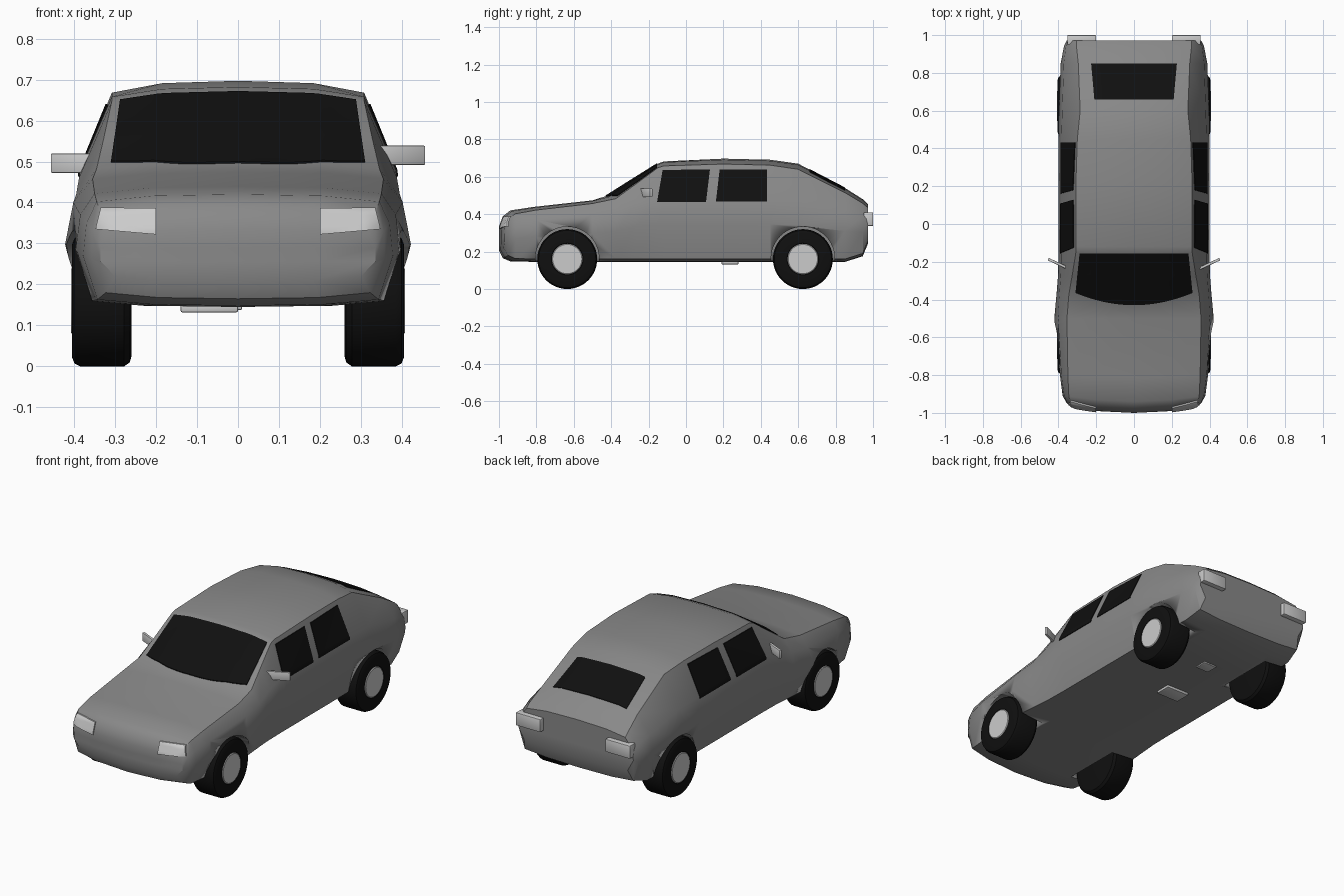
import bpy, bmesh, math
from mathutils import Vector, Matrix
from mathutils.bvhtree import BVHTree

if "Cube" in bpy.data.objects:
    bpy.data.objects.remove(bpy.data.objects["Cube"])


def material(name, v):
    m = bpy.data.materials.new(name)
    m.diffuse_color = (v, v, v, 1)
    m.use_nodes = True
    m.node_tree.nodes["Principled BSDF"].inputs["Base Color"].default_value = m.diffuse_color
    return m


BLACK = material("black", 0.005)
PAINT = material("paint", 0.25)


def finish(name, bm, mat=None, angle=35):
    bmesh.ops.recalc_face_normals(bm, faces=bm.faces)
    me = bpy.data.meshes.new(name)
    bm.to_mesh(me)
    bm.free()
    ob = bpy.data.objects.new(name, me)
    bpy.context.collection.objects.link(ob)
    if mat:
        me.materials.append(mat)
    bpy.ops.object.select_all(action='DESELECT')
    ob.select_set(True)
    bpy.context.view_layer.objects.active = ob
    bpy.ops.object.shade_smooth_by_angle(angle=math.radians(angle))
    return ob


def box(name, loc, size, rot=0, bevel=0.004, mat=None):
    bm = bmesh.new()
    m = Matrix.Translation(loc) @ Matrix.Rotation(rot, 4, 'Z') @ Matrix.Diagonal((*size, 1))
    bmesh.ops.create_cube(bm, size=1, matrix=m)
    bmesh.ops.bevel(bm, geom=bm.edges[:], offset=bevel, segments=2, affect='EDGES', profile=0.5)
    return finish(name, bm, mat)


def lathe_x(name, profile, y, z, side, mat=None, n=48):
    # profile of (x, radius) points spun around the axle
    bm = bmesh.new()
    rings = [[bm.verts.new((side * x, y + r * math.cos(2 * math.pi * k / n),
                            z + r * math.sin(2 * math.pi * k / n))) for k in range(n)]
             for x, r in profile]
    for a, b in zip(rings, rings[1:]):
        for k in range(n):
            bm.faces.new((a[k], a[(k + 1) % n], b[(k + 1) % n], b[k]))
    bm.faces.new(rings[0])
    bm.faces.new(rings[-1])
    return finish(name, bm, mat)


# Body stations: y, bottom z, side width, shoulder x, z, roof edge x, z, centre z
STATIONS = [
    (-.965, .205, .335, .335, .29, .32, .325, .335),
    (-.945, .165, .358, .356, .33, .335, .375, .388),
    (-.91, .148, .378, .37, .35, .345, .402, .42),
    (-.80, .145, .392, .385, .37, .35, .422, .439),
    (-.50, .145, .422, .402, .40, .355, .457, .474),
    (-.37, .145, .41, .395, .42, .345, .483, .496),
    (-.27, .145, .402, .388, .46, .328, .555, .575),
    (-.15, .145, .40, .385, .48, .308, .647, .667),
    (-.12, .145, .40, .385, .48, .308, .658, .682),
    (.20, .145, .40, .385, .48, .308, .668, .697),
    (.45, .145, .40, .385, .48, .300, .662, .691),
    (.60, .145, .398, .38, .47, .285, .640, .670),
    (.85, .145, .388, .372, .42, .295, .515, .540),
    (.945, .175, .370, .360, .39, .305, .458, .480),
    (.972, .24, .355, .350, .37, .305, .435, .455)]
BOW = [.035, .035, .03, .015, 0, .06, .035, .008] + [0] * 7


def body_mesh():
    bm = bmesh.new()
    for s in (1, -1):
        def vert(x, y, z, bow):
            return bm.verts.new((s * x, y - bow * (1 - (x / .36) ** 2) if x < .36 else y, z))
        rings = []
        for (y, zb, wm, ws, zs, wr, zr, zc), bow in zip(STATIONS, BOW):
            wb = wm - .035
            pts = [(0, zb), (.6 * wb, zb + .003), (wb, zb + .015), (wm, zb + .6 * (zs - zb)),
                   (ws, zs), (wr, zr), (.6 * wr, zr + .8 * (zc - zr)), (0, zc)]
            rings.append([vert(x, y, z, bow) for x, z in pts])
        for a, b in zip(rings, rings[1:]):
            for i in range(7):
                bm.faces.new((a[i], a[i + 1], b[i + 1], b[i]))
        # nose and tail caps as small grids that follow the bow
        for r, st, bow in ((rings[0], STATIONS[0], BOW[0]), (rings[-1], STATIONS[-1], 0)):
            rows = [r[0:3]]
            for p in (r[3], r[4]):
                rows.append([vert(t * abs(p.co.x), st[0], p.co.z, bow) for t in (0, .6)] + [p])
            rows.append([r[7], r[6], r[5]])
            for a, b in zip(rows, rows[1:]):
                for i in range(2):
                    bm.faces.new((a[i], a[i + 1], b[i + 1], b[i]))
    bmesh.ops.remove_doubles(bm, verts=bm.verts, dist=1e-5)
    return bm


bm = body_mesh()
bmesh.ops.recalc_face_normals(bm, faces=bm.faces)
SURFACE = BVHTree.FromBMesh(bm)
body = finish("body", bm, PAINT, 32)

# Wheels and wheel arches
for y, end in ((-.635, "front"), (.625, "rear")):
    for s, side in ((1, "right"), (-1, "left")):
        cut = lathe_x("arch_cutter", [(.24, .17), (.55, .17)], y, .163, s)
        mod = body.modifiers.new("arch", 'BOOLEAN')
        mod.operation, mod.solver, mod.object = 'DIFFERENCE', 'EXACT', cut
        bpy.context.view_layer.objects.active = body
        bpy.ops.object.modifier_apply(modifier=mod.name)
        bpy.data.objects.remove(cut)
        lathe_x(f"{end}_{side}_tyre",
                [(.26, .135), (.264, .15), (.278, .16), (.385, .16), (.399, .153),
                 (.405, .138), (.405, .085), (.398, .08)], y, .16, s, BLACK)
        lathe_x(f"{end}_{side}_hub", [(.39, .082), (.404, .082), (.407, .078)], y, .16, s)


def patch(name, corners, axis, sign, thick, mat=None, n=14, bow=0):
    # panel projected onto the body along an axis; corners are bl, br, tr, tl
    bl, br, tr, tl = (Vector(c) for c in corners)
    d = Vector((0, 0, 0))
    d[axis] = sign
    free = [i for i in range(3) if i != axis]
    bm = bmesh.new()
    layers = []
    for off in (thick, -.006):
        grid = []
        for j in range(n + 1):
            v, row = j / n, []
            for i in range(n + 1):
                u = i / n
                p = bl.lerp(br, u).lerp(tl.lerp(tr, u), v)
                o = Vector((0, 0, 0))
                o[free[0]], o[free[1]] = p.x, p.y - bow * (1 - v) * (1 - (2 * u - 1) ** 2)
                hit, nor, _, _ = SURFACE.ray_cast(o + d * 2, -d)
                row.append(bm.verts.new(hit + d * off))
            grid.append(row)
        for j in range(n):
            for i in range(n):
                bm.faces.new((grid[j][i], grid[j][i + 1], grid[j + 1][i + 1], grid[j + 1][i]))
        layers.append(grid)
    rims = [g[0] + [r[-1] for r in g[1:]] + g[-1][-2::-1] + [r[0] for r in g[-2:0:-1]]
            for g in layers]
    a, b = rims
    for k in range(len(a)):
        m = (k + 1) % len(a)
        bm.faces.new((a[k], a[m], b[m], b[k]))
    return finish(name, bm, mat)


# Glass
patch("windscreen", [(-.31, -.365), (.31, -.365), (.288, -.155), (-.288, -.155)],
      2, 1, .004, BLACK, 18, .065)
patch("rear_window", [(-.21, .66), (.21, .66), (.227, .85), (-.227, .85)], 2, 1, .003, BLACK)
for s, side in ((1, "right"), (-1, "left")):
    patch(f"front_{side}_window", [(-.155, .464), (.107, .464), (.128, .64), (-.125, .636)],
          0, s, .004, BLACK)
    patch(f"rear_{side}_window", [(.16, .468), (.432, .468), (.432, .64), (.18, .64)],
          0, s, .004, BLACK)
    # Lamps
    patch(f"{side}_headlight", [(s * .2, .322), (s * .348, .335), (s * .335, .388), (s * .2, .386)],
          1, -1, .008, None, 8)
    box(f"{side}_tail_lamp", (s * .277, .975, .373), (.152, .05, .072))
    # Door mirrors, the left one a little lower
    z = .515 if s > 0 else .496
    box(f"{side}_mirror", (s * .398, -.212, z), (.125, .014, .047), s * math.radians(25), .003)

# Underside plates
box("under_plate", (-.07, .235, .142), (.14, .09, .02))
box("small_under_plate", (-.03, .56, .145), (.08, .07, .014), 0, .003)
